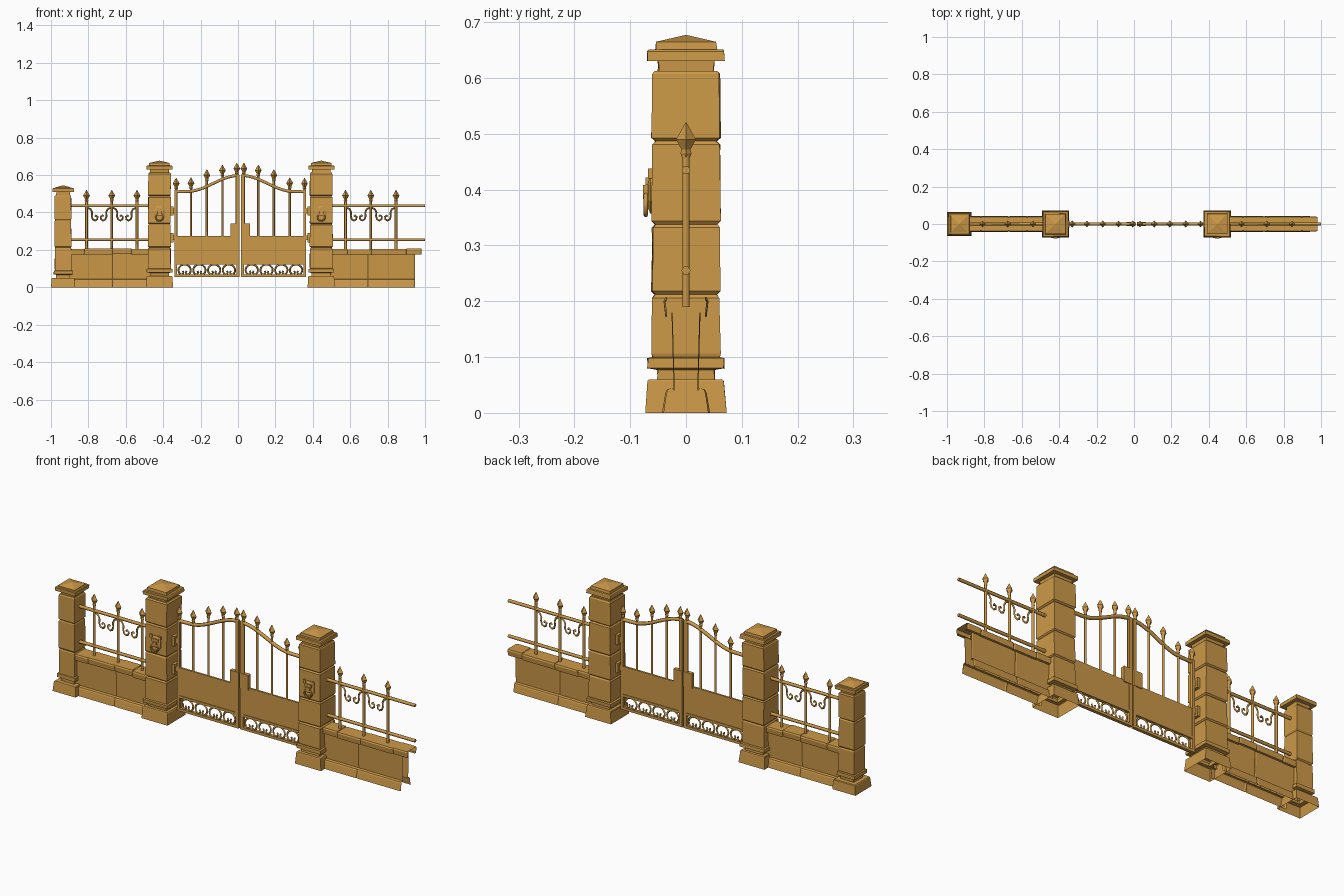
import bpy, bmesh, random
from math import sin, cos, pi, sqrt
from mathutils import Vector

random.seed(4)
cube = bpy.data.objects.get("Cube")
if cube:
    bpy.data.objects.remove(cube)

ochre = bpy.data.materials.new("ochre")
ochre.use_nodes = True
color = (0.61, 0.32, 0.065, 1)
ochre.diffuse_color = color
ochre.node_tree.nodes["Principled BSDF"].inputs["Base Color"].default_value = color


def add_mesh(name, bm):
    bmesh.ops.recalc_face_normals(bm, faces=bm.faces)
    mesh = bpy.data.meshes.new(name)
    bm.to_mesh(mesh)
    bm.free()
    mesh.materials.append(ochre)
    obj = bpy.data.objects.new(name, mesh)
    bpy.context.collection.objects.link(obj)
    return obj


def loft(bm, rings, closed=True, start=True, end=True):
    """Skin a list of equal rings, optionally capping both ends."""
    rows = [[bm.verts.new(p) for p in ring] for ring in rings]
    n = len(rows[0])
    for a, b in zip(rows, rows[1:]):
        for i in range(n if closed else n - 1):
            j = (i + 1) % n
            bm.faces.new((a[i], a[j], b[j], b[i]))
    if start:
        bm.faces.new(rows[0])
    if end:
        bm.faces.new(rows[-1])


def ring(x, y, z, r, n=4, phase=0.0):
    return [Vector((x + r * cos(phase + 2 * pi * i / n),
                    y + r * sin(phase + 2 * pi * i / n), z)) for i in range(n)]


def box(bm, x0, x1, y0, y1, z0, z1):
    loft(bm, [[Vector((x, y, z)) for x, y in ((x0, y0), (x1, y0), (x1, y1), (x0, y1))]
              for z in (z0, z1)])


def tubes(name, paths, radius, sides=1, cyclic=False):
    """Sweep a round bar along every path and keep the result as a mesh."""
    curve = bpy.data.curves.new(name, "CURVE")
    curve.dimensions = "3D"
    curve.bevel_depth = radius
    curve.bevel_resolution = sides
    curve.use_fill_caps = True
    for path in paths:
        spline = curve.splines.new("POLY")
        spline.points.add(len(path) - 1)
        spline.use_cyclic_u = cyclic
        for point, p in zip(spline.points, path):
            point.co = (*p, 1)
    helper = bpy.data.objects.new(name + "_path", curve)
    bpy.context.collection.objects.link(helper)
    graph = bpy.context.evaluated_depsgraph_get()
    mesh = bpy.data.meshes.new_from_object(helper.evaluated_get(graph))
    bpy.data.objects.remove(helper)
    mesh.materials.clear()
    mesh.materials.append(ochre)
    obj = bpy.data.objects.new(name, mesh)
    bpy.context.collection.objects.link(obj)


# Stone pillars: square profile with worn joints, hollow underneath
def pillar(name, x, half, foot, cap, joints, base, top):
    prof = [(0, foot), (base - 0.003, foot * 0.93), (base, foot * 0.9),
            (base, half * 0.85), (base + 0.017, half * 0.85),
            (base + 0.02, half * 1.14), (joints[0] - 0.002, half * 1.14), (joints[0], half)]
    for a, b in zip(joints, joints[1:]):
        prof += [(a + 0.006, half * 1.02), (b - 0.006, half), (b, half * 0.92)]
    z = joints[-1]
    prof += [(z, half * 0.83), (z + 0.018, half * 0.83), (z + 0.018, cap),
             (z + 0.035, cap), (z + 0.038, cap * 0.95), (z + 0.038, cap * 0.8),
             (top - 0.012, cap * 0.78), (top, 0.002)]
    rings = []
    for z, h in prof:
        r = ring(x, 0, z, h * sqrt(2), 4, pi / 4)
        if 0 < z < top - 0.02:
            for p in r:
                p.x += random.uniform(-0.0015, 0.0015)
                p.y += random.uniform(-0.0015, 0.0015)
        rings.append(r)
    bm = bmesh.new()
    loft(bm, rings, start=False)
    add_mesh(name, bm)


big_joints = [0.1, 0.212, 0.338, 0.487, 0.613]
pillar("gate_pillar_right", -0.42, 0.06, 0.073, 0.069, big_joints, 0.06, 0.677)
pillar("gate_pillar_left", 0.445, 0.06, 0.073, 0.069, big_joints, 0.06, 0.677)
pillar("end_pillar", -0.935, 0.044, 0.065, 0.057, [0.09, 0.213, 0.36, 0.492], 0.05, 0.545)


# Hollow low walls: profiles swept along x, narrowing slightly at each joint
def stone_run(name, joints, profile, lift=0.0):
    bm = bmesh.new()
    for a, b in zip(joints, joints[1:]):
        dz = random.uniform(-lift, lift)
        rings = []
        for x, s in ((a, 0.92), (a + 0.006, 1), (b - 0.006, 1), (b, 0.92)):
            rings.append([Vector((x, y * s, z + dz)) for y, z in profile])
        loft(bm, rings, closed=False, start=False, end=False)
    add_mesh(name, bm)


plinth = [(0.043, 0), (0.037, 0.036), (0.034, 0.042), (0.022, 0.045)]
face = [(0.022, 0.04), (0.026, 0.18)]
coping = [(0.024, 0.175), (0.037, 0.175), (0.04, 0.2), (0.037, 0.206),
          (-0.037, 0.206), (-0.04, 0.2), (-0.037, 0.175), (-0.024, 0.175)]
for side, ends, caps in (("right", (-0.9, -0.67, -0.47), (-0.9, -0.82, -0.67, -0.57, -0.47)),
                         ("left", (0.495, 0.695, 0.945), (0.495, 0.585, 0.715, 0.9, 0.98))):
    for part, y in (("front", -1), ("back", 1)):
        stone_run(f"wall_{part}_{side}", ends, [(p * y, z) for p, z in face])
        stone_run(f"plinth_{part}_{side}", ends, [(p * y, z) for p, z in plinth])
    stone_run("coping_" + side, caps, coping, 0.003)


# Spear heads: four-sided diamonds on a small collar
def spear_heads(name, tips):
    bm = bmesh.new()
    for x, top in tips:
        rows = ((-0.062, 0.007), (-0.055, 0.01), (-0.048, 0.008), (-0.03, 0.018), (0, 0.001))
        loft(bm, [ring(x, 0, top + dz, r) for dz, r in rows])
    add_mesh(name, bm)


def hook(x, side):
    pts = [(0.006, 0.425), (0.022, 0.418), (0.03, 0.4), (0.028, 0.38), (0.034, 0.363),
           (0.046, 0.357), (0.057, 0.364), (0.059, 0.378), (0.05, 0.385), (0.045, 0.378)]
    return [(x + side * dx, 0, z) for dx, z in pts]


# Side railings
for side, bars, rail in (("right", (-0.81, -0.675, -0.54), (-0.9, -0.47)),
                         ("left", (0.575, 0.71, 0.845), (0.49, 1.0))):
    tubes("rails_" + side, [[(x, 0, z) for x in rail] for z in (0.255, 0.435)], 0.008)
    tubes("railing_bars_" + side, [[(x, 0, 0.19), (x, 0, 0.462)] for x in bars], 0.007)
    spear_heads("railing_spears_" + side, [(x, 0.52) for x in bars])
    a, b, c = bars
    tubes("railing_scrolls_" + side,
          [hook(a, 1), hook(b, -1), hook(b, 1), hook(c, -1)], 0.005, 0)


# Gate leaves, mirrored about the meeting line
MID = 0.0125


def arch(t):
    """Height of the swept top bar: t is 0 at the middle, 1 at the hinge."""
    return 0.555 + 0.043 * cos(pi * min(1, t * 1.22)) - 0.006 * max(0, t - 0.8)


def omega(x):
    """Round arch whose feet curl inward."""
    pts = [(x + 0.033 * cos(a), 0, 0.092 + 0.03 * sin(a))
           for a in [-0.9 + (pi + 1.8) * i / 16 for i in range(17)]]
    first = [(x + 0.010, 0, 0.088), (x + 0.006, 0, 0.078), (x + 0.012, 0, 0.069)]
    last = [(2 * x - px, 0, z) for px, _, z in reversed(first)]
    return first + pts + last


for side, s in (("left", 1), ("right", -1)):
    def gx(d):
        return MID + s * d
    bm = bmesh.new()

    def slab(d0, d1, t, z0, z1):
        xa, xb = sorted((gx(d0), gx(d1)))
        box(bm, xa, xb, -t, t, z0, z1)

    slab(0.004, 0.02, 0.008, 0.055, 0.6)
    slab(0.338, 0.352, 0.008, 0.055, 0.52)
    slab(0.004, 0.352, 0.008, 0.055, 0.068)
    slab(0.004, 0.352, 0.008, 0.122, 0.134)
    slab(0.01, 0.345, 0.005, 0.13, 0.275)
    slab(0.004, 0.052, 0.01, 0.265, 0.342)
    add_mesh("gate_frame_" + side, bm)

    steps = [i / 16 for i in range(17)]
    tubes("gate_top_bar_" + side, [[(gx(0.006 + 0.342 * t), 0, arch(t)) for t in steps]], 0.009)
    spots = ((0.019, 0.665), (0.096, 0.655), (0.179, 0.63), (0.264, 0.587), (0.343, 0.585))
    tubes("gate_bars_" + side,
          [[(gx(d), 0, 0.27), (gx(d), 0, top - 0.058)] for d, top in spots], 0.006)
    spear_heads("gate_spears_" + side, [(gx(d), top) for d, top in spots])
    tubes("gate_scrolls_" + side, [omega(gx(0.061 + 0.079 * i)) for i in range(4)], 0.005, 0)

    # Hinge brackets on the inner pillar face
    bm = bmesh.new()
    for z in (0.24, 0.383):
        slab(0.35, 0.376, 0.008, z + 0.012, z + 0.038)
        slab(0.358, 0.376, 0.018, z, z + 0.05)
    add_mesh("hinges_" + side, bm)

# Beast-head knockers on the pillar fronts
for side, x in (("right", -0.42), ("left", 0.445)):
    bm = bmesh.new()
    rows = ((-0.056, 0.031, 0.042), (-0.064, 0.031, 0.042), (-0.068, 0.022, 0.032))
    loft(bm, [[Vector((x + rx * cos(a), y, 0.396 + rz * sin(a)))
               for a in [pi / 8 + i * pi / 4 for i in range(8)]] for y, rx, rz in rows])
    box(bm, x - 0.011, x + 0.011, -0.077, -0.06, 0.383, 0.408)
    box(bm, x - 0.019, x + 0.019, -0.073, -0.06, 0.408, 0.422)
    for e in (-1, 1):
        box(bm, x + e * 0.024 - 0.006, x + e * 0.024 + 0.006, -0.068, -0.058, 0.42, 0.438)
    add_mesh("knocker_head_" + side, bm)
    tubes("knocker_ring_" + side, [[(x + 0.02 * cos(i * pi / 7), -0.072, 0.374 + 0.02 * sin(i * pi / 7))
                                    for i in range(14)]], 0.004, 1, True)
